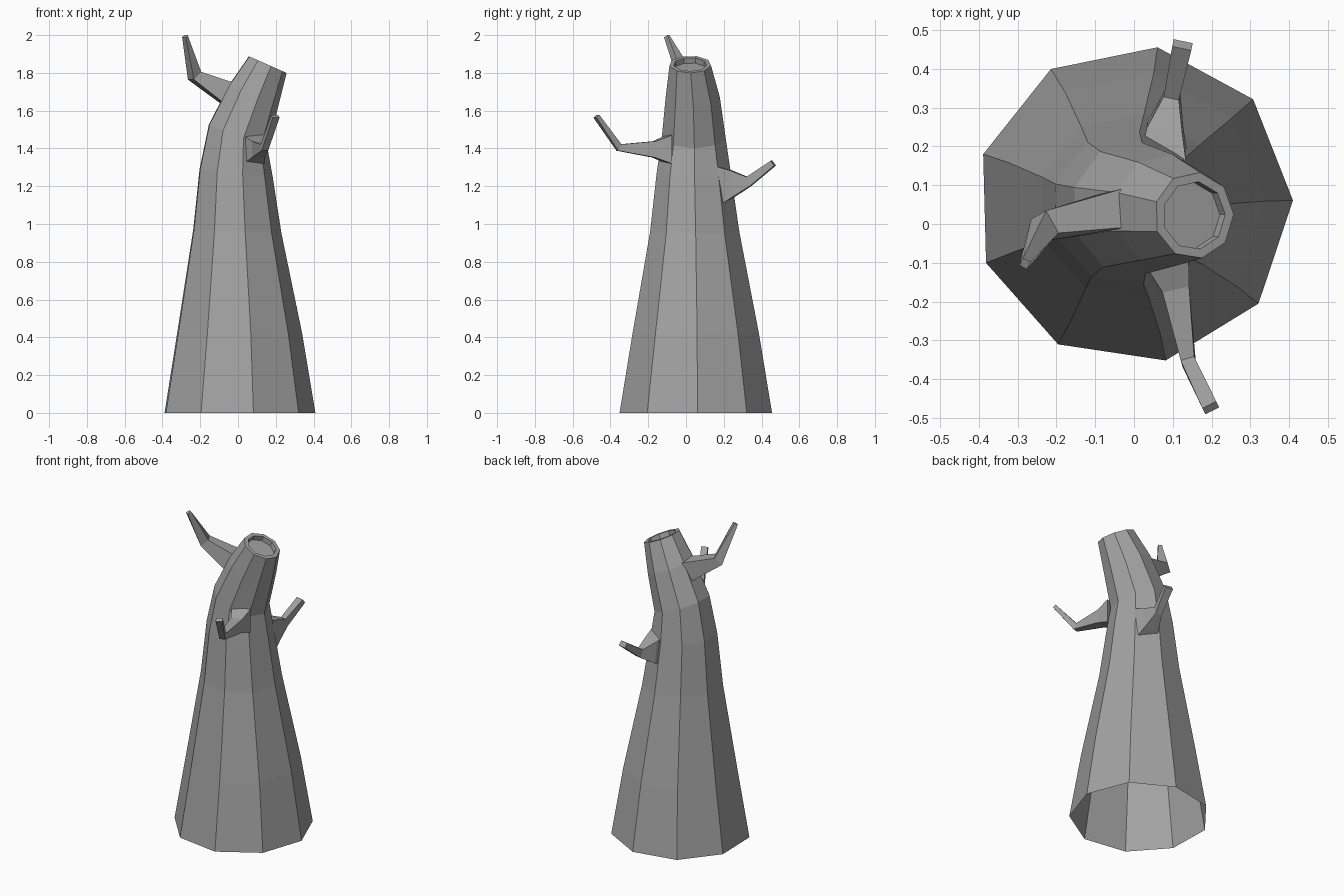
import bpy
import bmesh
from math import cos, sin, tau, radians
from mathutils import Vector

cube = bpy.data.objects.get("Cube")
if cube:
    bpy.data.objects.remove(cube, do_unlink=True)

SIDES = 9

bark = bpy.data.materials.new("grey_bark")
bark.use_nodes = True
grey = (0.36, 0.36, 0.36, 1)
bark.diffuse_color = grey
bark.node_tree.nodes["Principled BSDF"].inputs["Base Color"].default_value = grey


def loft(name, rings, cap_start=False, cap_end=True):
    """Bridge rings of points into one flat-shaded skin."""
    bm = bmesh.new()
    loops = [[bm.verts.new(p) for p in ring] for ring in rings]
    for a, b in zip(loops, loops[1:]):
        n = len(a)
        for i in range(n):
            j = (i + 1) % n
            bm.faces.new((a[i], a[j], b[j], b[i]))
    if cap_start:
        bm.faces.new(loops[0][::-1])
    if cap_end:
        bm.faces.new(loops[-1])
    mesh = bpy.data.meshes.new(name)
    bm.to_mesh(mesh)
    bm.free()
    mesh.materials.append(bark)
    obj = bpy.data.objects.new(name, mesh)
    bpy.context.collection.objects.link(obj)
    return obj


def trunk_ring(x, y, z, radius, tilt):
    """Nine-sided ring leaning towards +x by the tilt in degrees."""
    t = radians(tilt)
    points = []
    for i in range(SIDES):
        a = tau * i / SIDES + radians(1.5)
        u, v = radius * cos(a), radius * sin(a)
        points.append(Vector((x + u * cos(t), y + v, z - u * sin(t))))
    return points


def branch(name, sections):
    """Square limb through (centre, half width, half height) sections."""
    centres = [Vector(s[0]) for s in sections]
    steps = [(b - a).normalized() for a, b in zip(centres, centres[1:])]
    rings = []
    for i, (c, (_, w, h)) in enumerate(zip(centres, sections)):
        along = (steps[max(i - 1, 0)] + steps[min(i, len(steps) - 1)]).normalized()
        side = along.cross(Vector((0, 0, 1))).normalized()
        up = side.cross(along)
        rings.append([c + side * w * a + up * h * b
                      for a, b in ((-1, -1), (1, -1), (1, 1), (-1, 1))])
    return loft(name, rings, cap_start=True)


# Trunk: open underneath, leaning at the top, with a shallow hollow
trunk = [
    (0, 0.05, 0, 0.41, 0),
    (0, 0.05, 0.42, 0.34, 0),
    (-0.01, 0.045, 0.96, 0.24, 2),
    (-0.015, 0.04, 1.27, 0.2, 6),
    (-0.003, 0.04, 1.465, 0.172, 22),
    (0.08, 0.035, 1.68, 0.146, 25),
    (0.155, 0.022, 1.845, 0.112, 24),
    (0.155, 0.022, 1.845, 0.088, 24),
    (0.143, 0.022, 1.818, 0.086, 24),
]
loft("trunk", [trunk_ring(*r) for r in trunk])

# Bent broken branches
branch("upper_branch", [
    ((-0.05, 0.035, 1.69), 0.05, 0.062),
    ((-0.23, -0.005, 1.785), 0.033, 0.03),
    ((-0.281, -0.102, 1.994), 0.011, 0.012),
])
branch("front_branch", [
    ((0.085, -0.09, 1.395), 0.058, 0.075),
    ((0.108, -0.17, 1.395), 0.035, 0.043),
    ((0.14, -0.355, 1.405), 0.018, 0.019),
    ((0.198, -0.474, 1.57), 0.02, 0.011),
])
branch("back_branch", [
    ((0.075, 0.18, 1.205), 0.06, 0.1),
    ((0.08, 0.25, 1.215), 0.046, 0.068),
    ((0.098, 0.333, 1.225), 0.02, 0.026),
    ((0.125, 0.462, 1.322), 0.025, 0.016),
])
